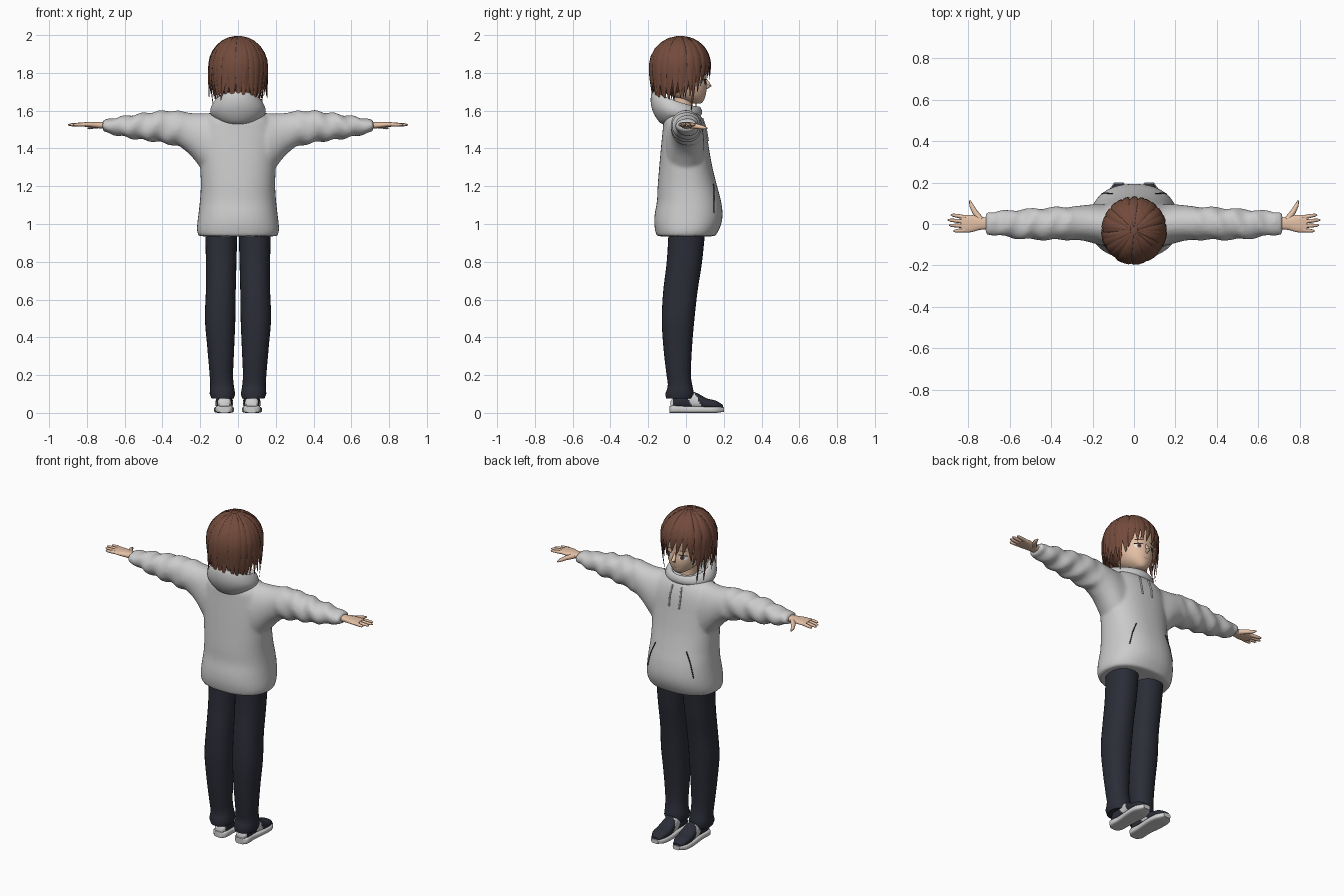
import bpy, bmesh, math, random
from mathutils import Vector

random.seed(4)
if "Cube" in bpy.data.objects:
    bpy.data.objects.remove(bpy.data.objects["Cube"])


def material(name, r, g, b):
    m = bpy.data.materials.new(name)
    m.use_nodes = True
    m.diffuse_color = (r, g, b, 1)
    m.node_tree.nodes["Principled BSDF"].inputs["Base Color"].default_value = (r, g, b, 1)
    return m


GREY = material("hoodie grey", .60, .60, .60)
HAIR = material("hair brown", .17, .07, .045)
NAVY = material("trouser navy", .024, .026, .038)
SKIN = material("skin", .78, .53, .38)
SOLE = material("shoe white", .62, .62, .62)
DARK = material("dark line", .03, .025, .025)
EYE = material("eye white", .85, .85, .82)
IRIS = material("iris brown", .14, .06, .04)
LIPS = material("mouth", .45, .18, .14)


def finish(name, bm, mats, rule=None):
    """Turn a bmesh into a shaded object; rule picks a material per face."""
    bmesh.ops.recalc_face_normals(bm, faces=bm.faces[:])
    if rule:
        for f in bm.faces:
            f.material_index = rule(f.calc_center_median())
    mesh = bpy.data.meshes.new(name)
    bm.to_mesh(mesh)
    bm.free()
    for m in mats:
        mesh.materials.append(m)
    ob = bpy.data.objects.new(name, mesh)
    bpy.context.collection.objects.link(ob)
    bpy.ops.object.select_all(action='DESELECT')
    ob.select_set(True)
    bpy.context.view_layer.objects.active = ob
    bpy.ops.object.shade_smooth_by_angle(angle=math.radians(50))
    return ob


def sample(table, t):
    """Smooth interpolation of table rows (t, values...)."""
    i = 0
    while i < len(table) - 2 and t > table[i + 1][0]:
        i += 1
    p, q = table[i], table[i + 1]
    o, r = table[max(i - 1, 0)], table[min(i + 2, len(table) - 1)]
    h = q[0] - p[0]
    u = min(max((t - p[0]) / h, 0), 1)
    out = []
    for k in range(1, len(p)):
        m0 = (q[k] - o[k]) / (q[0] - o[0]) * h
        m1 = (r[k] - p[k]) / (r[0] - p[0]) * h
        d = q[k] - p[k]
        out.append(p[k] + u * (m0 + u * (3 * d - 2 * m0 - m1 + u * (m0 + m1 - 2 * d))))
    return out


def skin_rings(bm, rings, closed=False):
    n = len(rings[0])
    for i in range(len(rings) if closed else len(rings) - 1):
        a, b = rings[i], rings[(i + 1) % len(rings)]
        for j in range(n):
            bm.faces.new((a[j], a[(j + 1) % n], b[(j + 1) % n], b[j]))
    if not closed:
        bm.faces.new(rings[0][::-1])
        bm.faces.new(rings[-1])


def loft(bm, table, axis, power=2.0, steps=30, sides=28, side=1):
    """Rounded sections along an axis; rows are (t, a_min, a_max, b_min, b_max)."""
    rings = []
    others = [k for k in range(3) if k != axis]
    for i in range(steps + 1):
        t = table[0][0] + (table[-1][0] - table[0][0]) * i / steps
        box = sample(table, t)
        ring = []
        for j in range(sides):
            ang = math.tau * j / sides
            co = [t, t, t]
            for k, w in enumerate((math.cos(ang), math.sin(ang))):
                lo, hi = box[2 * k], box[2 * k + 1]
                co[others[k]] = (lo + hi) / 2 + (hi - lo) / 2 * math.copysign(abs(w) ** (2 / power), w)
            co[0] *= side
            ring.append(bm.verts.new(co))
        rings.append(ring)
    skin_rings(bm, rings)


def surface_y(table, x, z, power):
    x0, x1, y0, y1 = sample(table, z)
    u = min(abs((x - (x0 + x1) / 2) / ((x1 - x0) / 2)), 1)
    return (y0 + y1) / 2 + (y1 - y0) / 2 * (1 - u ** power) ** (1 / power)


def tube(bm, pts, outs, widths, flat=1.0, sides=8):
    """Tapered tube along points; flat squashes it along the outward hint."""
    rings = []
    for i, p in enumerate(pts):
        t = (pts[min(i + 1, len(pts) - 1)] - pts[max(i - 1, 0)]).normalized()
        s = t.cross(outs[i]).normalized()
        n = s.cross(t)
        rings.append([bm.verts.new(p + widths[i] * (s * math.cos(math.tau * j / sides)
                      + n * flat * math.sin(math.tau * j / sides))) for j in range(sides)])
    skin_rings(bm, rings)


# Hoodie: torso and sleeves fused into one cloth surface
torso = [(z, -w, w, back, front) for z, w, back, front in (
    (.935, .208, -.155, .155), (.96, .217, -.162, .17), (1.0, .216, -.168, .187),
    (1.05, .21, -.166, .194), (1.12, .202, -.154, .186), (1.2, .197, -.15, .165),
    (1.3, .2, -.142, .14), (1.4, .205, -.133, .122), (1.5, .2, -.123, .106),
    (1.56, .17, -.115, .086), (1.61, .1, -.08, .05))]
half = [(.15, -.105, .095, 1.24, 1.588), (.2, -.092, .095, 1.30, 1.585),
        (.25, -.08, .09, 1.362, 1.588), (.3, -.076, .085, 1.402, 1.595),
        (.39, -.077, .08, 1.428, 1.6), (.545, -.072, .07, 1.45, 1.58),
        (.66, -.056, .062, 1.474, 1.562), (.717, -.052, .058, 1.492, 1.55)]
sleeves = [(-r[0],) + r[1:] for r in half[::-1]] + half
bm = bmesh.new()
loft(bm, sleeves, 0, 2.1, steps=90)
for v in bm.verts:
    if .3 < abs(v.co.x) < .7:
        v.co.z += .006 * math.sin(abs(v.co.x) * 65 + v.co.y * 25)
        v.co.y += .005 * math.sin(abs(v.co.x) * 50 + v.co.z * 30)
loft(bm, torso, 2, 2.3, steps=40, sides=40)
hoodie = finish("hoodie_body", bm, [GREY])
fuse = hoodie.modifiers.new("fuse", 'REMESH')
fuse.mode = 'VOXEL'
fuse.voxel_size = .01
fuse.use_smooth_shade = True
relax = hoodie.modifiers.new("relax", 'SMOOTH')
relax.factor = .5
relax.iterations = 5

# Hood: folded ring, low in front and tall behind the neck
bm = bmesh.new()
rings = []
fold = ((.10, -.12, .05, 1.565, 1.505), (.152, -.178, .085, 1.57, 1.585),
        (.148, -.192, .088, 1.60, 1.65), (.122, -.182, .075, 1.625, 1.715),
        (.1, -.155, .06, 1.62, 1.70), (.08, -.1, .035, 1.56, 1.57))
for i in range(28):
    ang = math.tau * i / 28
    w = (1 - math.cos(ang)) / 2
    rings.append([bm.verts.new((rx * math.sin(ang), (f + b) / 2 + (f - b) / 2 * math.cos(ang),
                  zf + (zb - zf) * w ** 1.5)) for rx, b, f, zf, zb in fold])
skin_rings(bm, rings, closed=True)
hood = finish("hood", bm, [GREY])
hood.modifiers.new("round", 'SUBSURF').levels = 2
hood.modifiers["round"].render_levels = 2

# Drawstrings and pocket openings
for label, s in (("left", 1), ("right", -1)):
    for part, line, mat, r in (("drawstring", ((.03, 1.56), (.036, 1.5), (.034, 1.44)), GREY, .005),
                               ("pocket_opening", ((.105, 1.21), (.135, 1.14), (.155, 1.06)), DARK, .003)):
        bm = bmesh.new()
        pts = [Vector((x * s, surface_y(torso, x, z, 2.3) + .001, z)) for x, z in line]
        tube(bm, pts, [Vector((0, 1, 0))] * 3, [r] * 3)
        finish(label + "_" + part, bm, [mat])

# Head, nose and neck
head = [(z, -w, w, back, front) for z, w, back, front in (
    (1.637, .018, .03, .078), (1.65, .042, -.02, .092), (1.68, .074, -.08, .103),
    (1.72, .094, -.12, .11), (1.78, .108, -.145, .106), (1.85, .115, -.15, .11),
    (1.92, .095, -.13, .085), (1.965, .04, -.08, .03))]
bm = bmesh.new()
loft(bm, head, 2, 2.15, steps=40, sides=40)
finish("head", bm, [SKIN])
bm = bmesh.new()
nose = [Vector((0, y, z)) for y, z in ((.1, 1.775), (.113, 1.75), (.124, 1.733), (.106, 1.718))]
tube(bm, nose, [Vector((0, 1, 0))] * 4, [.004, .009, .012, .006])
finish("nose", bm, [SKIN])
bm = bmesh.new()
loft(bm, [(1.5, -.06, .06, -.075, .045), (1.6, -.05, .05, -.07, .035), (1.7, -.05, .05, -.07, .035)], 2)
finish("neck", bm, [SKIN])


# Painted face features, laid on the head surface
def patch(name, cx, cz, rx, rz, lift, mat, tilt=0):
    bm = bmesh.new()
    def point(x, z):
        return bm.verts.new((x, surface_y(head, x, z, 2.15) + lift, z))
    mid = point(cx, cz)
    rim = [point(cx + rx * math.cos(a), cz + rz * math.sin(a) + tilt * rx * math.cos(a))
           for a in (math.tau * i / 20 for i in range(20))]
    for i in range(20):
        bm.faces.new((mid, rim[i], rim[i - 1]))
    finish(name, bm, [mat])


for label, s in (("left", 1), ("right", -1)):
    patch(label + "_eye_white", s * .047, 1.75, .023, .014, .002, EYE)
    patch(label + "_iris", s * .045, 1.75, .011, .014, .003, IRIS)
    patch(label + "_pupil", s * .045, 1.75, .005, .007, .004, DARK)
    patch(label + "_upper_lashes", s * .048, 1.764, .025, .004, .004, DARK, -.1 * s)
    patch(label + "_eyebrow", s * .047, 1.79, .024, .003, .003, HAIR, -.15 * s)
patch("mouth", 0, 1.683, .016, .002, .002, LIPS)

# Hair: a cap with layered tapering locks from the crown
bm = bmesh.new()
bmesh.ops.create_uvsphere(bm, u_segments=32, v_segments=24, radius=1)
for v in bm.verts:
    v.co = (v.co.x * .145, v.co.y * .155 - .03, v.co.z * .16 + 1.83)
open_face = [f for f in bm.faces if f.calc_center_median().z < 1.85 and f.calc_center_median().y > .01]
bmesh.ops.delete(bm, geom=open_face, context='FACES')
finish("hair_cap", bm, [HAIR])

lock_end = [(0, 1.785), (.5, 1.775), (.9, 1.71), (1.6, 1.67), (2.2, 1.64), (3.2, 1.62)]


def lock(bm, theta, end, scale, sweep, flick, width):
    quarter = math.pi / 2
    total = quarter + (1.83 - end) / .165
    pts, outs, widths = [], [], []
    for i in range(11):
        u = i / 10
        s = .12 + (total - .12) * u
        drop = max(s - quarter, 0)
        k = scale * (math.sin(min(s, quarter)) - .12 * drop ** 2) + flick * u ** 5
        a = theta + sweep * (u * u - .5)
        z = 1.83 + .165 * (scale * math.cos(s) if s < quarter else -drop)
        pts.append(Vector((.152 * k * math.sin(a), -.03 + .16 * k * math.cos(a), z)))
        outs.append(Vector((math.sin(a) * math.sin(min(s, quarter)), math.cos(a) * math.sin(min(s, quarter)),
                            max(math.cos(s), 0))))
        widths.append(max(.0015, width * math.sin(min(s, quarter)) * min(1, (1 - u) / .45) ** .8))
    tube(bm, pts, outs, widths, flat=.3, sides=6)


bm = bmesh.new()
for count, scale in ((28, .96), (26, 1.0)):
    for i in range(count):
        theta = math.tau * (i + random.uniform(-.2, .2)) / count - math.pi
        end = sample(lock_end, abs(theta))[0] + random.uniform(-.02, .025)
        flick = random.choice((0, 0, .06, .16)) if abs(theta) > 1.1 else 0
        lock(bm, theta, end, scale, random.uniform(-.1, .3), flick, random.uniform(.021, .028))
for theta in (-1.3, -1.0, 1.1):
    lock(bm, theta, 1.6, 1.0, .1, .12, .014)
finish("hair_locks", bm, [HAIR])

# Limbs, mirrored left and right
leg = [(.075, .022, .14, -.105, .035), (.1, .015, .15, -.11, .043), (.14, .022, .147, -.096, .034),
       (.2, .026, .15, -.103, .026), (.35, .02, .163, -.12, .032), (.5, .014, .175, -.128, .045),
       (.65, .012, .17, -.12, .062), (.8, .008, .17, -.102, .085), (1.0, .003, .175, -.09, .105)]
sole = [(-.088, .045, .1, 0, .035), (-.07, .028, .118, 0, .04), (0, .026, .117, 0, .036),
        (.1, .02, .126, 0, .034), (.16, .026, .122, 0, .034), (.2, .05, .096, .006, .03)]
upper = [(-.083, .045, .1, .02, .06), (-.05, .032, .113, .02, .1), (.02, .032, .112, .02, .115),
         (.06, .028, .116, .02, .104), (.11, .026, .12, .02, .077), (.16, .032, .116, .02, .064),
         (.195, .052, .094, .02, .042)]
palm = [(.69, -.026, .03, 1.505, 1.54), (.74, -.028, .034, 1.507, 1.54),
        (.79, -.04, .044, 1.513, 1.54), (.835, -.04, .042, 1.517, 1.537)]


def shoe_colour(c):
    panel = .015 < c.y + (c.z - .07) * .5 < .065 and c.z < .105
    return 1 if panel or c.y < -.065 else 0


for label, s in (("left", 1), ("right", -1)):
    for part, table, axis, power, mats, rule in (
            ("trouser_leg", leg, 2, 2.2, [NAVY], None),
            ("shoe_sole", sole, 1, 4, [SOLE], None),
            ("shoe_upper", upper, 1, 2.4, [NAVY, SOLE], shoe_colour),
            ("palm", palm, 0, 2.4, [SKIN], None)):
        bm = bmesh.new()
        loft(bm, table, axis, power, steps=36, side=s)
        finish(label + "_" + part, bm, mats, rule)
    # Fingers and thumb
    bm = bmesh.new()
    for y, tip_y, tip_x in ((.032, .045, .885), (.011, .02, .9), (-.01, -.006, .893), (-.03, -.034, .872)):
        a, b = Vector((.815 * s, y, 1.527)), Vector((tip_x * s, tip_y, 1.525))
        tube(bm, [a, a.lerp(b, .5), a.lerp(b, .85), b], [Vector((0, 0, 1))] * 4, [.0105, .0095, .0075, .003])
    thumb = [Vector((x * s, y, z)) for x, y, z in ((.74, .02, 1.523), (.77, .06, 1.517),
                                                  (.786, .09, 1.511), (.793, .113, 1.507))]
    tube(bm, thumb, [Vector((0, 0, 1))] * 4, [.016, .013, .01, .004])
    finish(label + "_fingers", bm, [SKIN])
